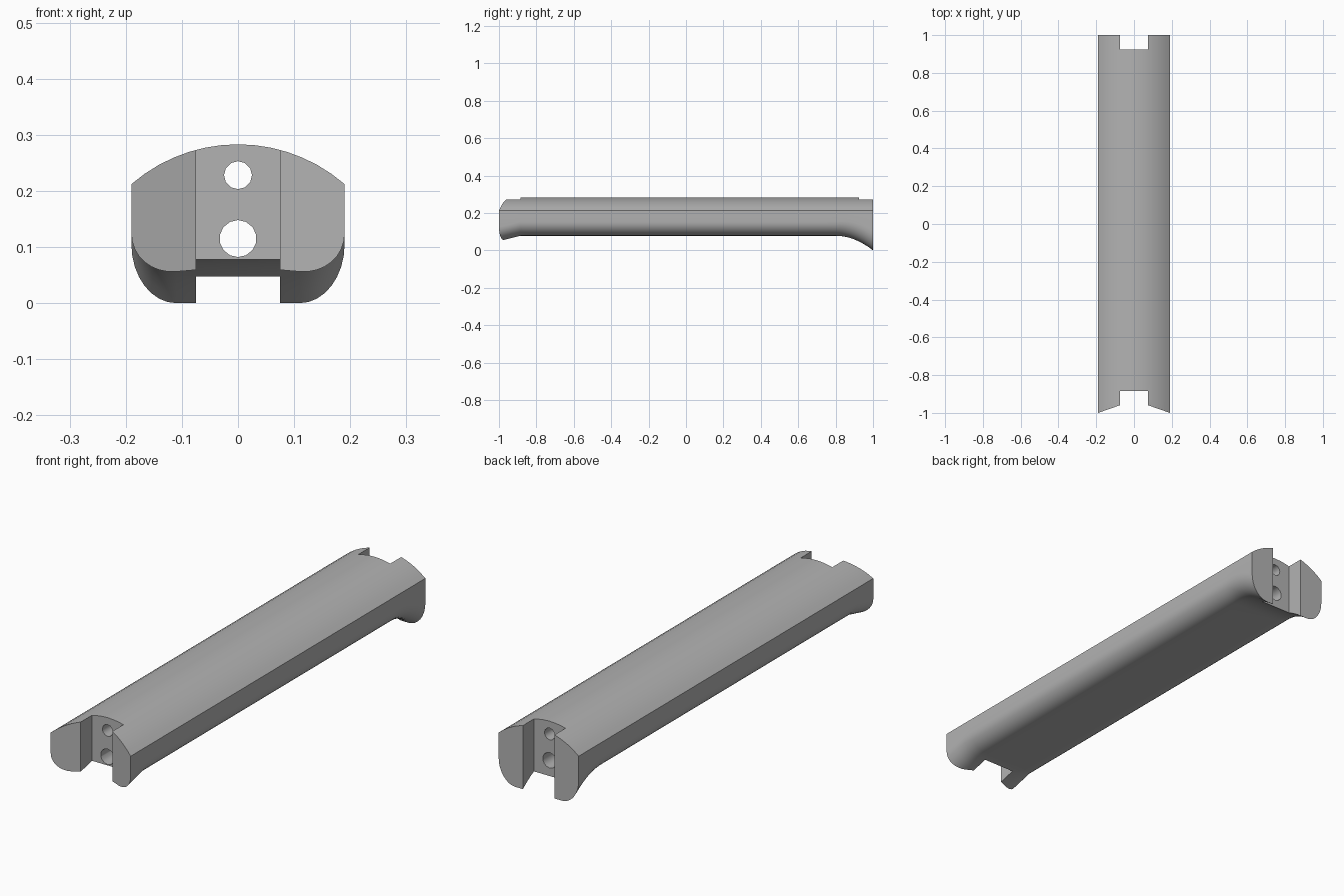
import bpy, bmesh, math
from mathutils import Matrix

cube = bpy.data.objects.get("Cube")
if cube:
    bpy.data.objects.remove(cube, do_unlink=True)

HALF_W, EDGE_Z, TOP_Z, BASE_Z = 0.19, 0.212, 0.283, 0.078
SLOT = 0.075

grey = bpy.data.materials.new("plain grey")
grey.use_nodes = True
colour = (0.45, 0.45, 0.45, 1)
grey.diffuse_color = colour
grey.node_tree.nodes["Principled BSDF"].inputs["Base Color"].default_value = colour


def make_object(name, bm):
    bmesh.ops.recalc_face_normals(bm, faces=bm.faces)
    mesh = bpy.data.meshes.new(name)
    bm.to_mesh(mesh)
    bm.free()
    mesh.materials.append(grey)
    obj = bpy.data.objects.new(name, mesh)
    bpy.context.collection.objects.link(obj)
    return obj


def underside(y):
    """Height of the bottom and of its corner rounding along the length."""
    if y > 0.8:
        t = (y - 0.8) / 0.2
        return BASE_Z * (1 - t * t), 0.075 + 0.03 * t
    if y < -0.885:
        return BASE_Z - 0.25 * (-0.885 - y), 0.075
    return BASE_Z, 0.075


def section(y):
    """Closed outline: arched top, straight sides, rounded lower corners."""
    bottom, rise = underside(y)
    radius = (HALF_W ** 2 + (TOP_Z - EDGE_Z) ** 2) / (2 * (TOP_Z - EDGE_Z))
    span = math.asin(HALF_W / radius)
    arch = [span * (1 - i / 7) for i in range(15)]
    pts = [(radius * math.sin(a), TOP_Z - radius * (1 - math.cos(a))) for a in arch]
    run = 0.08
    corner = [math.pi / 2 * i / 8 for i in range(9)]
    left = [(-HALF_W + run * (1 - math.cos(a)), bottom + rise * (1 - math.sin(a)))
            for a in corner]
    pts += left + [(-x, z) for x, z in reversed(left)]
    return [(x, y, z) for x, z in pts]


# Grip body, lofted along its length
bm = bmesh.new()
stations = [-1.02, -0.94, -0.885, -0.84, 0.75] + [0.8 + 0.025 * i for i in range(9)]
rings = [[bm.verts.new(p) for p in section(y)] for y in stations]
for a, b in zip(rings, rings[1:]):
    for i in range(len(a)):
        j = (i + 1) % len(a)
        bm.faces.new((a[i], a[j], b[j], b[i]))
bm.faces.new(rings[0])
bm.faces.new(rings[-1])
grip = make_object("grip_body", bm)


def prism(name, outline):
    """Upright cutter from a plan outline."""
    bm = bmesh.new()
    face = bm.faces.new([bm.verts.new((x, y, -0.2)) for x, y in outline])
    top = bmesh.ops.extrude_face_region(bm, geom=[face])["geom"]
    bmesh.ops.translate(bm, vec=(0, 0, 0.8),
                        verts=[v for v in top if isinstance(v, bmesh.types.BMVert)])
    return make_object(name, bm)


def bore(name, radius, z, sides):
    """Lengthwise round cutter."""
    bm = bmesh.new()
    bmesh.ops.create_cone(bm, cap_ends=True, segments=sides, radius1=radius,
                          radius2=radius, depth=2.4,
                          matrix=Matrix.Translation((0, 0, z))
                          @ Matrix.Rotation(math.pi / 2, 4, 'X'))
    return make_object(name, bm)


# Slanted front faces with a slot, rear slot, two through holes
half_front = [(0.3, -1.2), (0.3, -1.038), (SLOT, -0.96), (SLOT, -0.885)]
cutters = [
    prism("front_cutter", half_front + [(-x, y) for x, y in reversed(half_front)]),
    prism("rear_slot_cutter", [(-SLOT, 0.925), (SLOT, 0.925), (SLOT, 1.2), (-SLOT, 1.2)]),
    bore("lower_hole_cutter", 0.033, 0.115, 14),
    bore("upper_hole_cutter", 0.025, 0.228, 12),
]
bpy.ops.object.select_all(action='DESELECT')
bpy.context.view_layer.objects.active = grip
grip.select_set(True)
for cutter in cutters:
    cutter.hide_render = True
    mod = grip.modifiers.new(cutter.name, 'BOOLEAN')
    mod.operation = 'DIFFERENCE'
    mod.solver = 'EXACT'
    mod.object = cutter
    bpy.ops.object.modifier_apply(modifier=mod.name)
    bpy.data.objects.remove(cutter, do_unlink=True)

bpy.ops.object.shade_smooth_by_angle(angle=math.radians(32))
